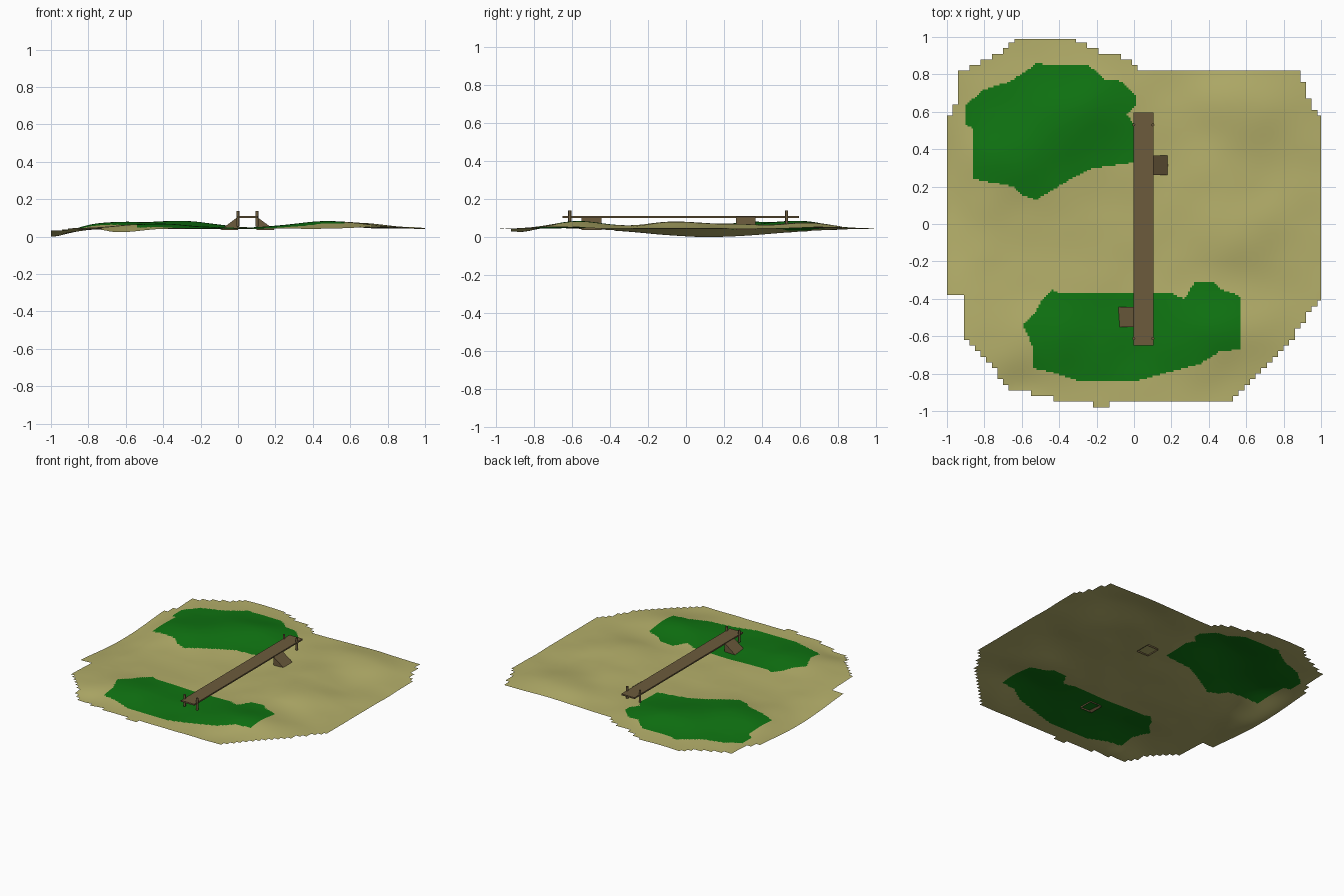
import bpy, bmesh, math
from mathutils import Vector, noise

if "Cube" in bpy.data.objects:
    bpy.data.objects.remove(bpy.data.objects["Cube"])


def material(name, rgb):
    m = bpy.data.materials.new(name)
    m.diffuse_color = (*rgb, 1)
    m.use_nodes = True
    m.node_tree.nodes["Principled BSDF"].inputs["Base Color"].default_value = m.diffuse_color
    return m


SAND = material("dry_sand", (0.46, 0.43, 0.145))
GRASS = material("grass_green", (0.005, 0.18, 0.006))
WOOD = material("brown_wood", (0.15, 0.105, 0.046))


def make_object(name, bm, *mats):
    me = bpy.data.meshes.new(name)
    bm.to_mesh(me)
    bm.free()
    for m in mats:
        me.materials.append(m)
    ob = bpy.data.objects.new(name, me)
    bpy.context.collection.objects.link(ob)
    return ob


def inside(x, y, poly):
    hit = False
    for (x1, y1), (x2, y2) in zip(poly, poly[1:] + poly[:1]):
        if (y1 > y) != (y2 > y) and x < x1 + (y - y1) * (x2 - x1) / (y2 - y1):
            hit = not hit
    return hit


# Outlines seen from above
LAND = [(-.63, .99), (-.32, .99), (-.21, .93), (-.09, .91), (.03, .83), (.88, .83),
        (.94, .64), (1.01, .55), (1.01, -.39), (.94, -.46), (.83, -.64), (.62, -.86),
        (.5, -.95), (-.13, -.95), (-.13, -.98), (-.22, -.98), (-.22, -.95), (-.38, -.95),
        (-.66, -.88), (-.9, -.6), (-.91, -.39), (-1.01, -.39), (-1.01, .55), (-.95, .64),
        (-.94, .8), (-.84, .86), (-.72, .92)]
BACK_GRASS = [(-.895, .64), (-.8, .72), (-.665, .76), (-.56, .83), (-.52, .865), (-.48, .85),
              (-.245, .85), (-.155, .775), (-.075, .765), (.01, .69), (.01, .63), (-.04, .59),
              (0, .53), (0, .33), (-.235, .295), (-.34, .24), (-.52, .13), (-.6, .155),
              (-.64, .2), (-.86, .24), (-.86, .51), (-.895, .53)]
FRONT_GRASS = [(-.595, -.535), (-.52, -.465), (-.49, -.4), (-.435, -.35), (-.4, -.37),
               (.195, -.37), (.27, -.4), (.325, -.31), (.42, -.31), (.47, -.35),
               (.575, -.39), (.575, -.67), (.46, -.68), (.35, -.75), (.245, -.775),
               (.03, -.835), (-.305, -.835), (-.45, -.79), (-.545, -.77), (-.54, -.66)]

# Hills and dips: x, y, x radius, y radius, height
HILLS = [(-.65, .35, .3, .22, .036), (-.3, .6, .25, .2, .04), (.48, -.57, .3, .2, .04),
         (.52, -.05, .25, .22, .04), (.55, .62, .32, .2, .034), (-.45, -.6, .28, .2, .028),
         (.4, .28, .2, .16, .022), (-1, .28, .16, .35, -.042), (-1, -.1, .15, .3, -.02),
         (-.62, -.88, .15, .12, -.02)]


def height(x, y):
    z = 0.042 + sum(h * math.exp(-((x - a) / rx) ** 2 - ((y - b) / ry) ** 2)
                    for a, b, rx, ry, h in HILLS)
    return max(0, z + 0.004 * noise.noise(Vector((x * 5, y * 5, 2))))


# Terrain: fine grid, trimmed to a stepped edge in coarse cells
N, C = 200, 0.01
bm = bmesh.new()
verts = {}


def corner(i, j):
    if (i, j) not in verts:
        x, y = -1 + i * C, -0.98 + j * C
        verts[i, j] = bm.verts.new((x, y, height(x, y)))
    return verts[i, j]


keep = {}
for i in range(N):
    for j in range(197):
        cell = (i // 3, j // 3)
        if cell not in keep:
            keep[cell] = inside(-1 + cell[0] * .03 + .015, -.98 + cell[1] * .03 + .015, LAND)
        if keep[cell]:
            f = bm.faces.new([corner(i, j), corner(i + 1, j),
                              corner(i + 1, j + 1), corner(i, j + 1)])
            f.smooth = True
            x, y = -1 + (i + .5) * C, -.98 + (j + .5) * C
            f.material_index = int(inside(x, y, BACK_GRASS) or inside(x, y, FRONT_GRASS))
make_object("terrain", bm, SAND, GRASS)

# Bridge deck: one long thin plank
bm = bmesh.new()
bmesh.ops.create_cube(bm, size=1)
bmesh.ops.scale(bm, vec=(.106, 1.246, .01), verts=bm.verts)
bmesh.ops.translate(bm, vec=(.05, -.027, .104), verts=bm.verts)
make_object("bridge_deck", bm, WOOD)

# Four round posts at the deck corners
for end, y in (("front", -.612), ("back", .53)):
    for side, x in (("left", -.001), ("right", .101)):
        bm = bmesh.new()
        bmesh.ops.create_cone(bm, cap_ends=True, segments=12, radius1=.008,
                              radius2=.008, depth=.085)
        bmesh.ops.translate(bm, vec=(x, y, .0955), verts=bm.verts)
        ob = make_object(f"{end}_{side}_post", bm, WOOD)
        for p in ob.data.polygons:
            p.use_smooth = len(p.vertices) == 4
            

# Sloping side ramps, open underneath
def ramp(name, x_low, x_high, y0, y1):
    bm = bmesh.new()
    a, b = [[bm.verts.new(p) for p in ((x_low, y, .035), (x_high, y, .035), (x_high, y, .106))]
            for y in (y0, y1)]
    for f in (a, b, (a[1], a[2], b[2], b[1]), (a[2], a[0], b[0], b[2])):
        bm.faces.new(f)
    bmesh.ops.recalc_face_normals(bm, faces=bm.faces)
    make_object(name, bm, WOOD)


ramp("front_left_ramp", -.095, 0, -.55, -.445)
ramp("back_right_ramp", .198, .1, .262, .367)
